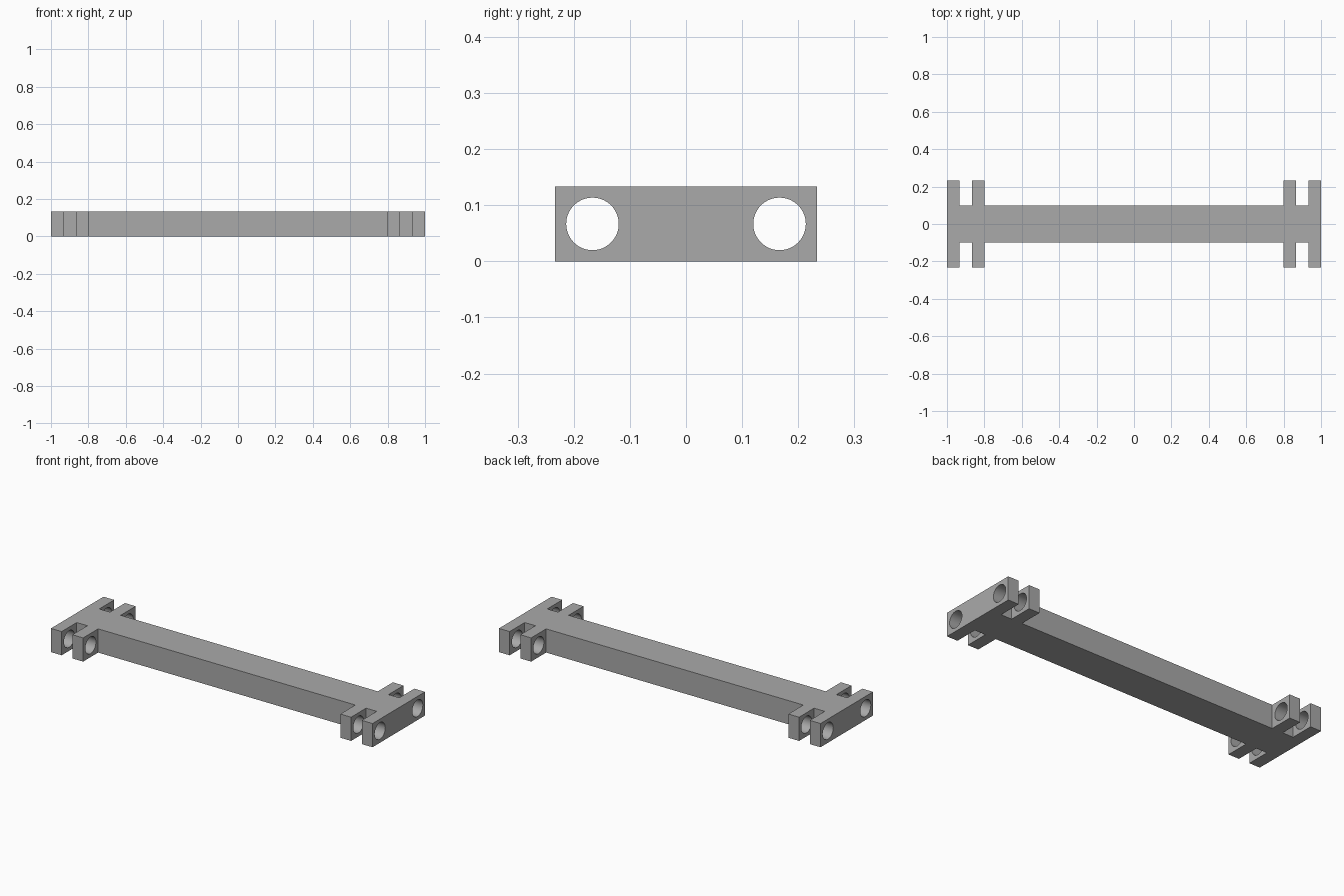
import bpy
import bmesh
from mathutils import Matrix, Vector

cube = bpy.data.objects.get("Cube")
if cube:
    bpy.data.objects.remove(cube, do_unlink=True)

HEIGHT = 0.1333
BAR, LUG = 0.1, 0.2333           # half widths of the bar and of the lugs
HOLE_Y, HOLE_R = 0.1667, 0.0468

grey = bpy.data.materials.new("plain grey")
grey.use_nodes = True
grey.diffuse_color = (0.4, 0.4, 0.4, 1)
grey.node_tree.nodes["Principled BSDF"].inputs["Base Color"].default_value = grey.diffuse_color


def make_object(name, bm):
    bmesh.ops.recalc_face_normals(bm, faces=bm.faces)
    mesh = bpy.data.meshes.new(name)
    bm.to_mesh(mesh)
    bm.free()
    mesh.materials.append(grey)
    obj = bpy.data.objects.new(name, mesh)
    bpy.context.collection.objects.link(obj)
    return obj


# Outline of the link: one quarter, mirrored to the other three
quarter = [(0.8, BAR), (0.8, LUG), (0.8667, LUG), (0.8667, BAR),
           (0.9333, BAR), (0.9333, LUG), (1, LUG)]
half = quarter + [(x, -y) for x, y in reversed(quarter)]
outline = half + [(-x, -y) for x, y in half]

# Connecting bar with forked ends, extruded from the outline
bm = bmesh.new()
face = bm.faces.new([bm.verts.new((x, y, 0)) for x, y in outline])
top = bmesh.ops.extrude_face_region(bm, geom=[face], use_keep_orig=True)
bmesh.ops.translate(bm, vec=Vector((0, 0, HEIGHT)),
                    verts=[v for v in top["geom"] if isinstance(v, bmesh.types.BMVert)])
link = make_object("connecting_bar", bm)

# Pin holes, one line of them through the lugs on each side
for side in (-1, 1):
    bm = bmesh.new()
    bmesh.ops.create_cone(bm, cap_ends=True, segments=64, radius1=HOLE_R, radius2=HOLE_R,
                          depth=2.2, matrix=Matrix.Translation((0, side * HOLE_Y, HEIGHT / 2))
                          @ Matrix.Rotation(1.5707963, 4, 'Y'))
    cutter = make_object("pin_hole_cutter", bm)
    cutter.hide_render = True
    bpy.context.view_layer.objects.active = link
    cut = link.modifiers.new("pin holes", 'BOOLEAN')
    cut.operation = 'DIFFERENCE'
    cut.solver = 'EXACT'
    cut.object = cutter
    bpy.ops.object.modifier_apply(modifier=cut.name)
    bpy.data.objects.remove(cutter, do_unlink=True)

# Smooth hole walls, sharp edges elsewhere
bpy.ops.object.select_all(action='DESELECT')
link.select_set(True)
bpy.context.view_layer.objects.active = link
bpy.ops.object.shade_smooth_by_angle(angle=0.52)
